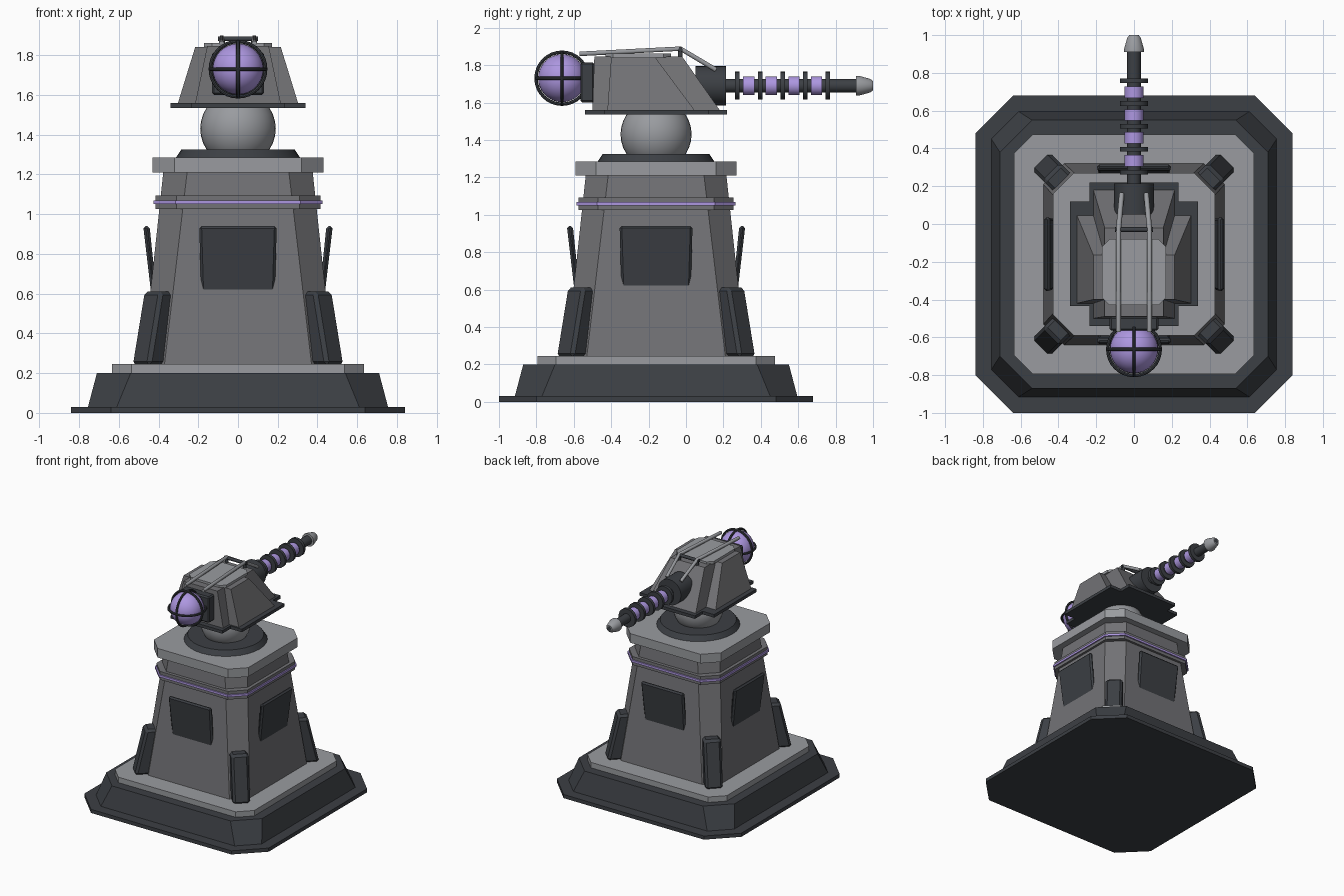
import bpy, bmesh, math
from mathutils import Vector, Matrix

if "Cube" in bpy.data.objects:
    bpy.data.objects.remove(bpy.data.objects["Cube"])

CY = -0.16      # tower axis in y
GUN_Z = 1.69


def material(name, rgb):
    m = bpy.data.materials.new(name)
    m.diffuse_color = (*rgb, 1)
    m.use_nodes = True
    m.node_tree.nodes["Principled BSDF"].inputs["Base Color"].default_value = m.diffuse_color
    return m


DARK = material("dark_metal", (0.045, 0.05, 0.058))
PURPLE = material("purple_glow", (0.42, 0.31, 0.75))
LIGHT = material("light_metal", (0.32, 0.33, 0.35))
GREY = material("grey_metal", (0.17, 0.17, 0.18))


def loft(name, rings, mat=GREY, bevel=0):
    """Solid through rings of equal point count, capped at both ends."""
    bm = bmesh.new()
    vs = [[bm.verts.new(p) for p in r] for r in rings]
    n = len(vs[0])
    for a, b in zip(vs, vs[1:]):
        for i in range(n):
            j = (i + 1) % n
            bm.faces.new((a[i], a[j], b[j], b[i]))
    bm.faces.new(vs[0])
    bm.faces.new(vs[-1])
    bmesh.ops.recalc_face_normals(bm, faces=bm.faces)
    me = bpy.data.meshes.new(name)
    bm.to_mesh(me)
    bm.free()
    ob = bpy.data.objects.new(name, me)
    bpy.context.collection.objects.link(ob)
    me.materials.append(mat)
    if bevel:
        mod = ob.modifiers.new("bevel", 'BEVEL')
        mod.width, mod.segments = bevel, 1
    return ob


def octagon(h, c, z):
    k = h - c
    pts = [(h, -k), (h, k), (k, h), (-k, h), (-h, k), (-h, -k), (-k, -h), (k, -h)]
    return [(x, y + CY, z) for x, y in pts]


def rect(hx, y0, y1, z):
    return [(-hx, y0, z), (hx, y0, z), (hx, y1, z), (-hx, y1, z)]


def smooth(ob):
    bpy.ops.object.select_all(action='DESELECT')
    ob.select_set(True)
    bpy.context.view_layer.objects.active = ob
    bpy.ops.object.shade_smooth_by_angle(angle=math.radians(35))
    return ob


def turned(name, profile, mat, axis='Y', n=24):
    """Round part from (position, radius) pairs along the gun or the tower axis."""
    rings = []
    for p, r in profile:
        ring = []
        for i in range(n):
            a = 2 * math.pi * i / n
            u, v = r * math.cos(a), r * math.sin(a)
            ring.append((u, p, GUN_Z + v) if axis == 'Y' else (u, CY + v, p))
        rings.append(ring)
    return smooth(loft(name, rings, mat))


def ball(name, r, loc, mat):
    bpy.ops.mesh.primitive_uv_sphere_add(segments=32, ring_count=16, radius=r, location=loc)
    ob = bpy.context.object
    ob.name = name
    ob.data.materials.append(mat)
    return smooth(ob)


# Stepped base
loft("base_slab", [octagon(.84, .20, 0), octagon(.84, .20, .03)], DARK)
loft("base_skirt", [octagon(.755, .145, .03), octagon(.71, .17, .2)], DARK)
loft("base_top", [octagon(.635, .10, .2), octagon(.635, .10, .245)], LIGHT)

# Tower, glowing band and cap
loft("tower", [octagon(.48, .11, .245), octagon(.375, .12, 1.22)])
loft("band_lower", [octagon(.415, .105, 1.025), octagon(.415, .105, 1.05)])
loft("band_glow", [octagon(.425, .11, 1.05), octagon(.425, .11, 1.068)], PURPLE)
loft("band_upper", [octagon(.415, .105, 1.068), octagon(.415, .105, 1.093)])
loft("tower_cap", [octagon(.43, .11, 1.21), octagon(.43, .11, 1.285)], LIGHT)

# Corner buttresses and side panels, repeated around the tower
for i in range(4):
    turn = Matrix.Translation((0, CY, 0)) @ Matrix.Rotation(i * math.pi / 2, 4, 'Z')
    diag = turn @ Matrix.Rotation(math.pi / 4, 4, 'Z')
    b = loft(f"buttress_{i}", [rect(.066, .56, .70, .24), rect(.066, .50, .615, .61)], DARK, .018)
    b.matrix_world = diag
    p = loft(f"panel_{i}", [rect(.185, .41, .437, .60), rect(.195, .445, .477, .94)], DARK, .012)
    p.matrix_world = turn

# Swivel
turned("swivel_ring", [(1.28, .315), (1.325, .285)], DARK, 'Z', 32)
ball("swivel_ball", .19, (0, CY, 1.43), LIGHT)

# Turret: stepped plate and two overlapping tapered blocks
cross = [(.34, -.435), (.34, .12), (.235, .12), (.235, .22)]
half = [(.235, -.54), (.235, -.435)] + cross
outline = half + [(-x, y) for x, y in reversed(half)]
loft("turret_plate", [[(x, y, z) for x, y in outline] for z in (1.535, 1.56)], DARK)
loft("turret_wide_block", [rect(.302, -.42, .045, 1.56), rect(.215, -.40, -.165, 1.842)])
loft("turret_long_block", [rect(.215, -.50, .18, 1.56), rect(.155, -.49, -.02, 1.845)])
cap = [(.17, -.39), (.17, -.12), (.13, -.08), (-.13, -.08),
       (-.17, -.12), (-.17, -.39), (-.13, -.43), (.13, -.43)]
loft("turret_hatch", [[(x, y, z) for x, y in cap] for z in (1.84, 1.862)], LIGHT)

# Orb with its mount and cage
orb = Vector((0, -.663, 1.73))
loft("orb_mount", [rect(.13, -.565, -.49, 1.60), rect(.13, -.565, -.49, 1.815)], DARK, .01)
ball("orb", .128, orb, PURPLE)
for name, rot in (("flat", (0, 0, 0)), ("front", (math.pi / 2, 0, 0)), ("side", (0, math.pi / 2, 0))):
    bpy.ops.mesh.primitive_torus_add(major_radius=.139, minor_radius=.009, major_segments=32,
                                     minor_segments=8, location=orb, rotation=rot)
    ring = bpy.context.object
    ring.name = "orb_cage_" + name
    ring.data.materials.append(DARK)
    smooth(ring)


def pipe(name, pts, r, mat):
    cu = bpy.data.curves.new(name, 'CURVE')
    cu.dimensions = '3D'
    cu.bevel_depth, cu.bevel_resolution, cu.use_fill_caps = r, 1, True
    sp = cu.splines.new('POLY')
    sp.points.add(len(pts) - 1)
    for q, p in zip(sp.points, pts):
        q.co = (*p, 1)
    cu.materials.append(mat)
    bpy.context.collection.objects.link(bpy.data.objects.new(name, cu))


# Roof rails and their cross bar
for s, side in ((-1, "left"), (1, "right")):
    pipe("rail_" + side, [(s * .082, -.57, 1.86), (s * .082, -.03, 1.888), (s * .065, .16, 1.775)], .014, LIGHT)
    pipe("rail_post_" + side, [(s * .082, -.03, 1.885), (s * .082, -.03, 1.82)], .014, DARK)
pipe("rail_bar", [(-.1, -.03, 1.882), (.1, -.03, 1.882)], .013, DARK)

# Gun barrel with discs, coils and muzzle
turned("gun_socket", [(.05, .105), (.215, .105)], DARK)
turned("gun_rod", [(.2, .036), (.93, .036)], DARK)
for i in range(5):
    y = .275 + i * .121
    turned(f"gun_disc_{i}", [(y - .012, .075), (y + .012, .075)], DARK)
    if i < 4:
        turned(f"gun_coil_{i}", [(y + .03, .05), (y + .09, .05)], PURPLE)
turned("muzzle", [(.91, .053), (.925, .053), (.985, .036), (1.0, .025)], LIGHT)
turned("muzzle_hole", [(.99, .018), (1.001, .018)], DARK)
